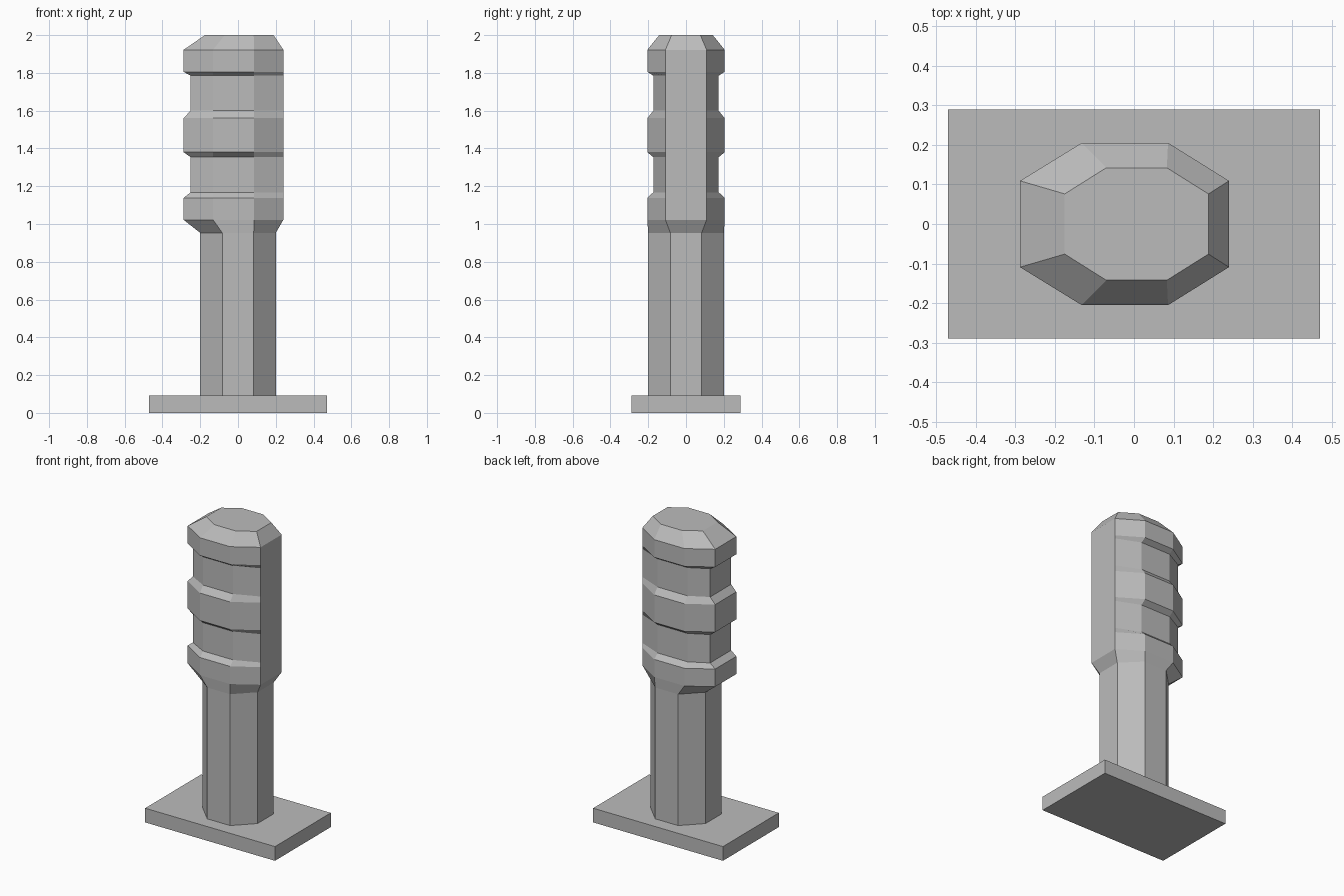
import bpy
import bmesh

if "Cube" in bpy.data.objects:
    bpy.data.objects.remove(bpy.data.objects["Cube"])

grey = bpy.data.materials.new("plain grey")
grey.diffuse_color = (0.5, 0.5, 0.5, 1)
grey.use_nodes = True
grey.node_tree.nodes["Principled BSDF"].inputs["Base Color"].default_value = grey.diffuse_color


def finish(name, bm):
    bmesh.ops.recalc_face_normals(bm, faces=bm.faces)
    mesh = bpy.data.meshes.new(name)
    bm.to_mesh(mesh)
    bm.free()
    mesh.materials.append(grey)
    obj = bpy.data.objects.new(name, mesh)
    bpy.context.collection.objects.link(obj)


def octagon_loft(name, rings):
    """Join stretched octagons, each given as (z, section)."""
    bm = bmesh.new()
    loops = []
    for z, (left, a, b, right, inner, outer) in rings:
        half = [(left, inner), (a, outer), (b, outer), (right, inner)]
        pts = half + [(x, -y) for x, y in reversed(half)]
        loops.append([bm.verts.new((x, y, z)) for x, y in pts])
    for low, high in zip(loops, loops[1:]):
        for i in range(8):
            j = (i + 1) % 8
            bm.faces.new((low[i], low[j], high[j], high[i]))
    bm.faces.new(loops[0])
    bm.faces.new(loops[-1])
    finish(name, bm)


# Rectangular foot plate
bm = bmesh.new()
bmesh.ops.create_cube(bm, size=1)
for v in bm.verts:
    v.co = (v.co.x * 0.94, v.co.y * 0.578, (v.co.z + 0.5) * 0.093)
finish("base_plate", bm)

# Cross-sections: left x, front edge x pair, right x, inner y, outer y
SHAFT = (-0.2, -0.083, 0.083, 0.2, 0.083, 0.2)
FULL = (-0.288, -0.132, 0.086, 0.24, 0.109, 0.205)
GROOVE = (-0.251, -0.132, 0.086, 0.24, 0.109, 0.173)
CROWN = (-0.175, -0.07, 0.083, 0.188, 0.076, 0.142)

# Post and grip with two finger grooves and a bevelled crown
octagon_loft("post_and_grip", [
    (0.093, SHAFT), (0.953, SHAFT),
    (1.022, FULL), (1.138, FULL),
    (1.168, GROOVE), (1.354, GROOVE),
    (1.38, FULL), (1.56, FULL),
    (1.60, GROOVE), (1.785, GROOVE),
    (1.806, FULL), (1.922, FULL),
    (2.0, CROWN),
])
